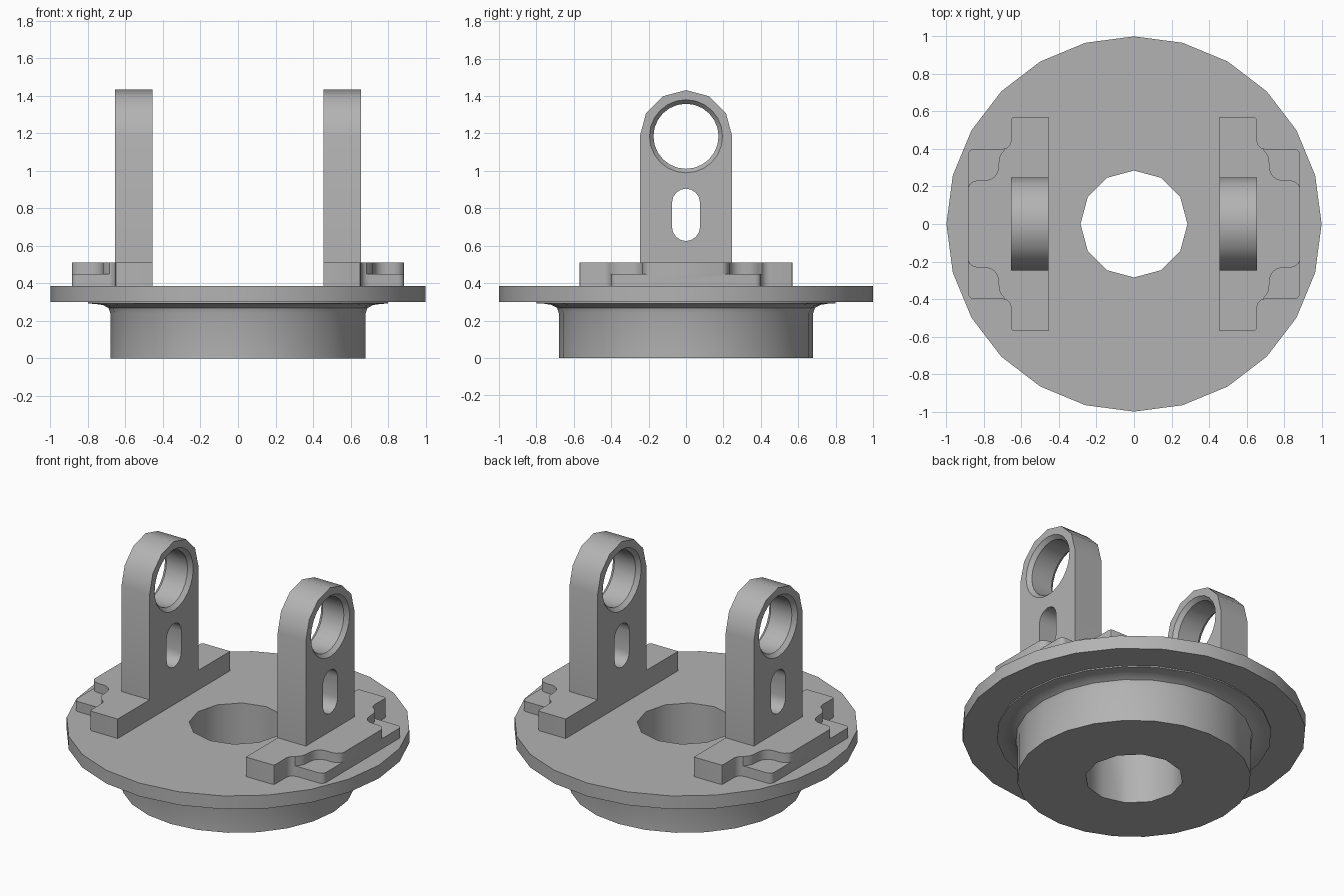
import bpy, bmesh
from math import sin, cos, pi, radians

cube = bpy.data.objects.get("Cube")
if cube:
    bpy.data.objects.remove(cube)

grey = bpy.data.materials.new("plain_grey")
grey.use_nodes = True
colour = (0.45, 0.45, 0.45, 1)
grey.diffuse_color = colour
grey.node_tree.nodes["Principled BSDF"].inputs["Base Color"].default_value = colour


def arc(cx, cy, r, start, end, steps):
    """Points along an arc, angles in degrees."""
    angles = [radians(start + (end - start) * i / steps) for i in range(steps + 1)]
    return [(cx + r * cos(a), cy + r * sin(a)) for a in angles]


def loft(name, rings):
    """Solid from a stack of rings with equal point counts, capped at both ends."""
    bm = bmesh.new()
    loops = [[bm.verts.new(p) for p in ring] for ring in rings]
    n = len(loops[0])
    for low, high in zip(loops, loops[1:]):
        for i in range(n):
            j = (i + 1) % n
            bm.faces.new((low[i], low[j], high[j], high[i]))
    bm.faces.new(loops[0])
    bm.faces.new(loops[-1])
    bmesh.ops.recalc_face_normals(bm, faces=bm.faces)
    mesh = bpy.data.meshes.new(name)
    bm.to_mesh(mesh)
    bm.free()
    mesh.materials.append(grey)
    obj = bpy.data.objects.new(name, mesh)
    bpy.context.collection.objects.link(obj)
    return obj


def prism_z(name, outline, z0, z1):
    return loft(name, [[(x, y, z) for x, y in outline] for z in (z0, z1)])


def prism_x(name, outline, x0, x1):
    return loft(name, [[(x, y, z) for y, z in outline] for x in (x0, x1)])


def circle(r, n, cx=0, cy=0):
    return arc(cx, cy, r, 0, 360, n)[:-1]


def finish(obj, cutters=(), mirror=False, angle=32):
    """Cut, mirror across x, apply and shade."""
    for cutter in cutters:
        mod = obj.modifiers.new("cut", 'BOOLEAN')
        mod.operation, mod.solver, mod.object = 'DIFFERENCE', 'EXACT', cutter
    if mirror:
        mod = obj.modifiers.new("mirror", 'MIRROR')
        mod.use_mirror_merge = False
    bpy.context.view_layer.update()
    graph = bpy.context.evaluated_depsgraph_get()
    mesh = bpy.data.meshes.new_from_object(obj.evaluated_get(graph))
    obj.modifiers.clear()
    obj.data = mesh
    for cutter in cutters:
        bpy.data.objects.remove(cutter)
    bpy.ops.object.select_all(action='DESELECT')
    obj.select_set(True)
    bpy.context.view_layer.objects.active = obj
    bpy.ops.object.shade_smooth_by_angle(angle=radians(angle))


# Round flange with filleted hub below and a through hole
profile = [(0.68, 0), (0.68, 0.24), (0.69, 0.268), (0.72, 0.284), (0.76, 0.29),
           (0.80, 0.292), (0.80, 0.30), (1.0, 0.30), (1.0, 0.385)]
flange = loft("flange_and_hub", [[(x, y, z) for x, y in circle(r, 24)] for r, z in profile])
finish(flange, [prism_z("hole_cutter", circle(0.285, 12), -0.2, 0.6)])

# Bracket feet: rounded T-shaped plates with lowered corner pockets
INNER, OUTER, DECK, TOP = 0.455, 0.655, 0.385, 0.51
half = [(INNER, 0.57)] + arc(0.64, 0.555, 0.015, 90, 0, 2) \
    + arc(0.70, 0.445, 0.045, 180, 270, 3) + arc(0.855, 0.37, 0.03, 90, 0, 3)
outline = half + [(x, -y) for x, y in reversed(half)]
foot = prism_z("bracket_feet", outline, DECK, TOP)
pocket = [(0.685, 0.45), (0.685, 0.405)] + arc(0.66, 0.34, 0.06, 50, 0, 2) \
    + arc(0.79, 0.30, 0.067, 180, 270, 4) + arc(0.83, 0.173, 0.06, 90, 15, 3) \
    + [(0.95, 0.185), (0.95, 0.45)]
cutters = [prism_z("pocket_cutter", [(x, s * y) for x, y in pocket], 0.45, 0.6)
           for s in (1, -1)]
finish(foot, cutters, mirror=True)

# Uprights: arched posts with a chamfered bore and a rounded slot
AXIS = 1.185
arch = [(-0.247, TOP), (0.247, TOP)] + arc(0, AXIS, 0.247, 0, 180, 6)
upright = prism_x("uprights", arch, INNER, OUTER)
bore_profile = [(0.217, INNER - 0.025), (0.174, INNER + 0.025),
                (0.174, OUTER - 0.025), (0.217, OUTER + 0.025)]
bore = loft("bore_cutter", [[(x, y, z) for y, z in circle(r, 24, 0, AXIS)]
                            for r, x in bore_profile])
slot_path = arc(0, 0.83, 0.075, 0, 180, 8) + arc(0, 0.70, 0.075, 180, 360, 8)
slot = prism_x("slot_cutter", slot_path, INNER - 0.1, OUTER + 0.1)
finish(upright, [bore, slot], mirror=True)
